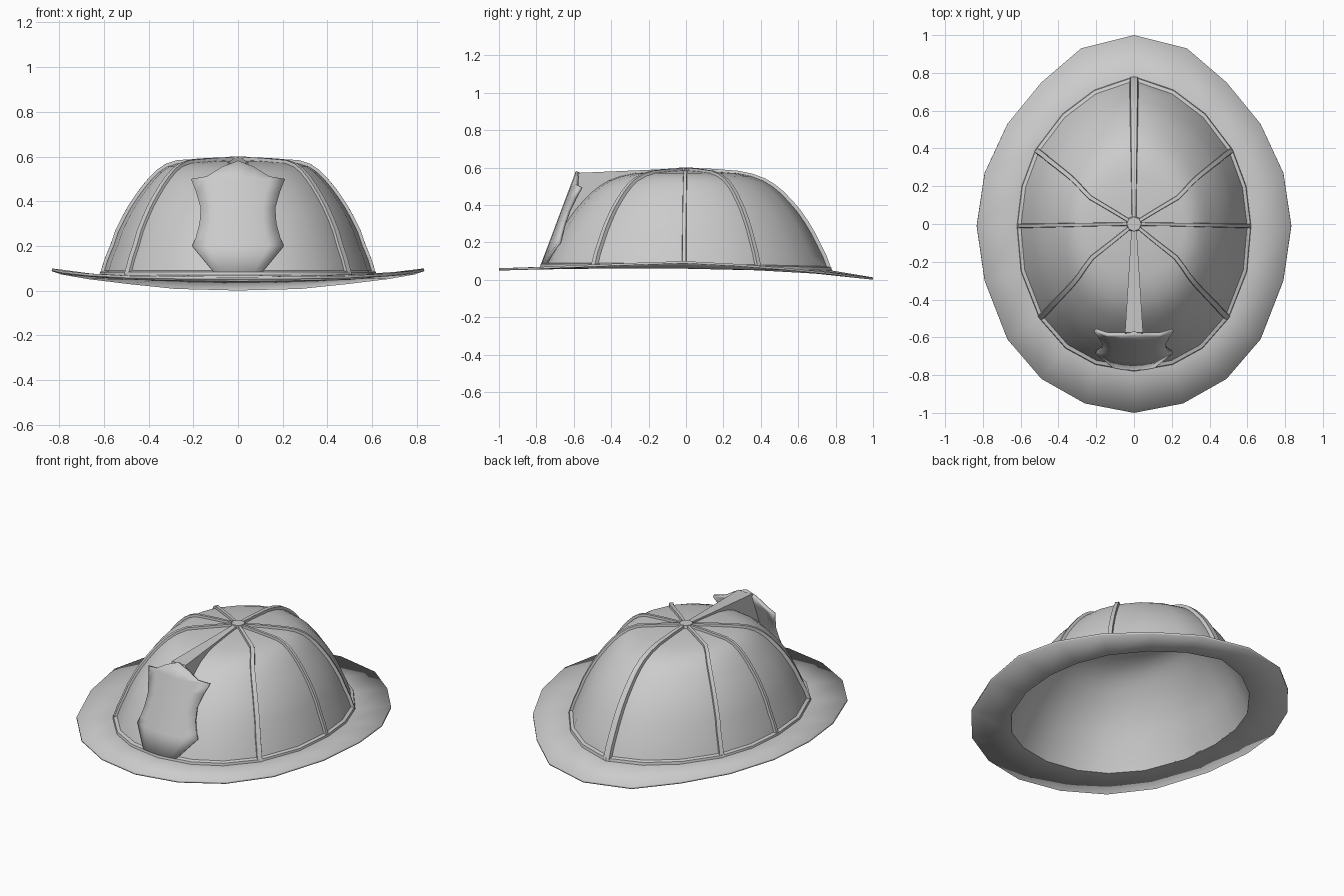
import bpy, bmesh, math
from mathutils import Vector

if "Cube" in bpy.data.objects:
    bpy.data.objects.remove(bpy.data.objects["Cube"])

# Half outlines (x, y[, z]) from back centre round to front centre; mirrored to 20 sides
BRIM = [(0, 1, .013), (.28, .93, .02), (.49, .75, .042), (.67, .53, .064), (.79, .27, .085),
        (.832, -.01, .1), (.79, -.3, .09), (.67, -.61, .077), (.49, -.82, .067),
        (.26, -.95, .063), (0, -1, .062)]
BASE = [(0, .765), (.205, .695), (.37, .57), (.51, .385), (.58, .195), (.605, -.01),
        (.585, -.245), (.49, -.49), (.355, -.645), (.2, -.73), (0, -.765)]
# Crown rows: height, x scale, y scale
ROWS = [(.07, 1, 1), (.14, .963, .965), (.2, .922, .925), (.265, .885, .88), (.32, .84, .835),
        (.375, .79, .783), (.42, .74, .73), (.465, .685, .672), (.5, .635, .615),
        (.53, .585, .55), (.555, .525, .46), (.57, .45, .36), (.58, .22, .18), (.585, .01, .01)]


def full(half):
    return list(half) + [(-p[0],) + tuple(p[1:]) for p in half[-2:0:-1]]


BRIM, BASE = full(BRIM), full(BASE)
N = len(BASE)


def crown(i, k):
    """Point on the crown at side i, row k; the back of the base dips slightly."""
    x, y = BASE[i]
    h, fx, fy = ROWS[k]
    dip = .018 * max(0, y) / .765 * (.585 - h) / .515
    return Vector((x * fx, y * fy, h - dip))


def make(name, bm, up_test=False, angle=35, solid=0):
    bmesh.ops.remove_doubles(bm, verts=bm.verts, dist=1e-4)
    bmesh.ops.recalc_face_normals(bm, faces=bm.faces)
    if up_test:  # open sheets: make the outer side face up
        bm.normal_update()
        if sum(f.normal.z * f.calc_area() for f in bm.faces) < 0:
            bmesh.ops.reverse_faces(bm, faces=bm.faces)
    me = bpy.data.meshes.new(name)
    bm.to_mesh(me)
    bm.free()
    ob = bpy.data.objects.new(name, me)
    bpy.context.collection.objects.link(ob)
    if solid:
        m = ob.modifiers.new("thickness", 'SOLIDIFY')
        m.thickness, m.offset = solid, -1
    bpy.ops.object.select_all(action='DESELECT')
    ob.select_set(True)
    bpy.context.view_layer.objects.active = ob
    bpy.ops.object.shade_smooth_by_angle(angle=math.radians(angle))
    return ob


def loft(loops, close_loops=False, cap=False, ring=True):
    bm = bmesh.new()
    vs = [[bm.verts.new(p) for p in lp] for lp in loops]
    n = len(vs[0])
    pairs = list(zip(vs, vs[1:])) + ([(vs[-1], vs[0])] if close_loops else [])
    for a, b in pairs:
        for j in range(n if ring else n - 1):
            k = (j + 1) % n
            bm.faces.new((a[j], a[k], b[k], b[j]))
    if cap:
        bm.faces.new(vs[0])
        bm.faces.new(vs[-1])
    return bm


# Shell: brim and crown in one sheet
crown_loops = [[crown(i, k) for i in range(N)] for k in range(len(ROWS))]
bm = loft([BRIM] + crown_loops)
bm.verts.ensure_lookup_table()
bm.faces.new(bm.verts[-N:])
make("helmet_shell", bm, up_test=True, solid=.012)

# Trim band around the foot of the crown
def band(out, dz):
    loop = []
    for i in range(N):
        p = crown(i, 0)
        r = Vector((p.x, p.y, 0)).normalized()
        loop.append(p + r * out + Vector((0, 0, dz)))
    return loop


make("base_trim", loft([band(-.008, -.006), band(.016, -.004), band(.012, .014),
                        band(-.008, .02)], close_loops=True))

# Raised ribs: back, sides and diagonals
def rib(name, i, w0, w1):
    path = [crown(i, k) for k in range(len(ROWS))]
    rad = Vector((BASE[i][0], BASE[i][1], 0)).normalized()
    side = Vector((-rad.y, rad.x, 0))
    loops = []
    for k, p in enumerate(path):
        t = path[min(k + 1, len(path) - 1)] - path[max(k - 1, 0)]
        n = side.cross(t).normalized()
        if n.dot(rad + Vector((0, 0, 1))) < 0:
            n = -n
        w = w0 + (w1 - w0) * (p.xy.length / path[0].xy.length)
        loops.append([p - side * w - n * .006, p - side * w * .8 + n * .014,
                      p + side * w * .8 + n * .014, p + side * w - n * .006])
    make(name, loft(loops, cap=True))


for label, i, w0, w1 in [("back", 0, .012, .024), ("right", 5, .009, .012), ("left", 15, .009, .012),
                         ("back_right", 3, .01, .015), ("back_left", 17, .01, .015),
                         ("front_right", 7, .01, .017), ("front_left", 13, .01, .017)]:
    rib(label + "_rib", i, w0, w1)

# Hub where the ribs meet
bm = bmesh.new()
bmesh.ops.create_cone(bm, cap_ends=True, segments=8, radius1=.045, radius2=.038, depth=.025)
bmesh.ops.translate(bm, verts=bm.verts, vec=(0, 0, .589))
make("top_hub", bm)

# Front fin: tapering ridge filling the gap between crown and shield
def fin_width(y):
    return .012 + .036 * min(1, -y / .58)


fin_top = [(0, .598), (-.2, .588), (-.575, .572), (-.635, .4), (-.7, .22), (-.75, .085)]
crown_line = [crown(10, k) for k in range(len(ROWS))]
side_line = fin_top + [(p.y + .006, p.z - .004) for p in crown_line]
bm = bmesh.new()
lr = [[bm.verts.new((s * fin_width(y), y, z)) for y, z in side_line] for s in (-1, 1)]
for j in range(len(side_line)):
    k = (j + 1) % len(side_line)
    bm.faces.new((lr[0][j], lr[0][k], lr[1][k], lr[1][j]))
bm.faces.new(lr[0])
bm.faces.new(lr[1])
make("front_fin", bm, angle=20)

# Front shield: curved plate leaning back, rows of (z, half width)
LIFT = [0, .012, .055, .082, .055, .012, 0]
def shield_row(z, w, lift=0):
    row = []
    for j in range(7):
        x, zz = w * (j - 3) / 3, z + lift * LIFT[j]
        row.append((x, -.775 + (zz - .085) * .375 + 1.1 * x * x, zz))
    return row


shield_rows = [(.085, .11), (.2, .205), (.235, .19), (.3, .172), (.37, .167), (.44, .187), (.5, .21)]
bm = loft([shield_row(z, w) for z, w in shield_rows] + [shield_row(.5, .21, 1)], ring=False)
bmesh.ops.remove_doubles(bm, verts=bm.verts, dist=1e-4)
make("front_shield", bm, up_test=True, solid=.02)
